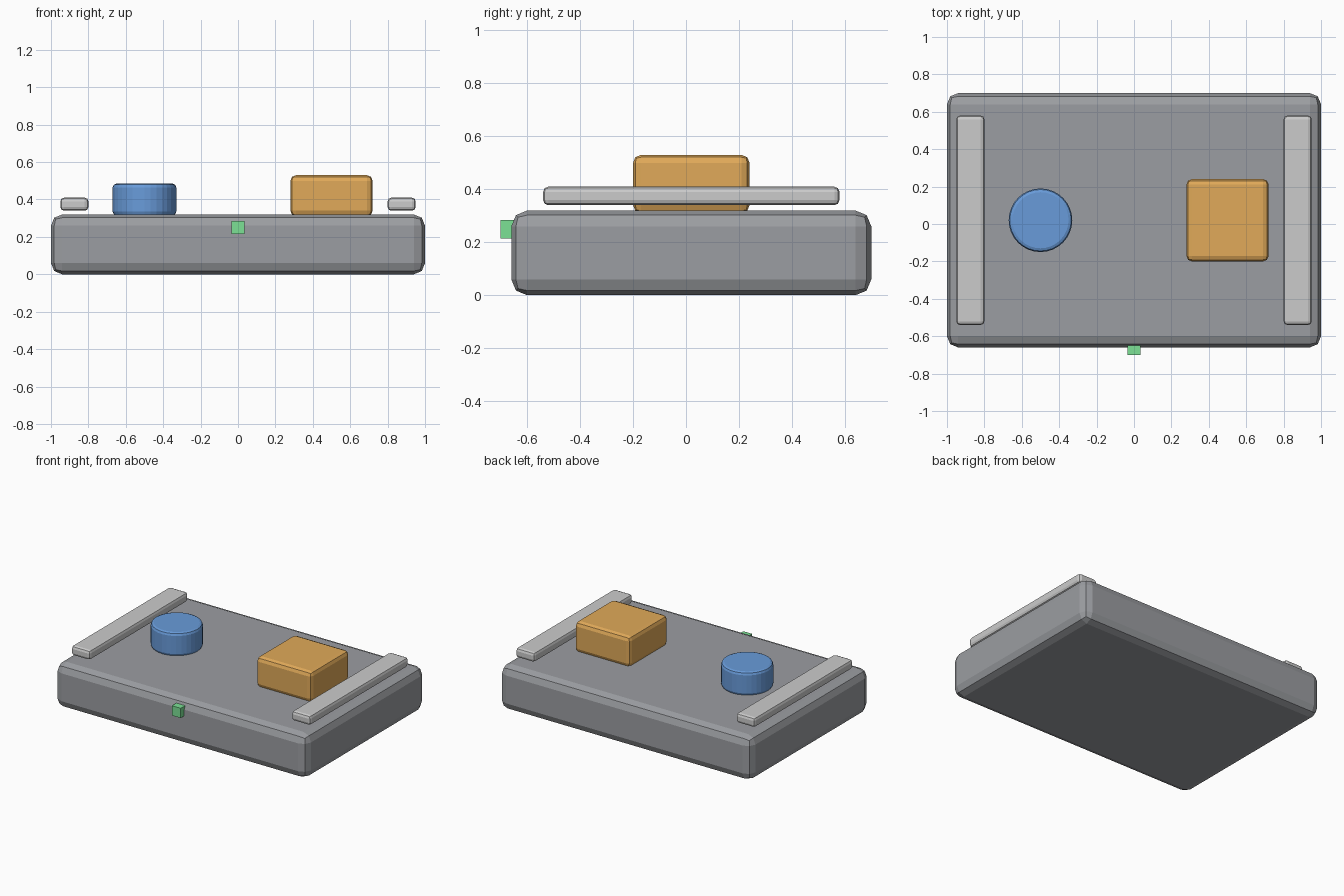
import bpy
import bmesh
from mathutils import Matrix, Vector

if "Cube" in bpy.data.objects:
    bpy.data.objects.remove(bpy.data.objects["Cube"])

CY = 0.02  # body centre line in y


def material(name, rgb):
    mat = bpy.data.materials.new(name)
    mat.diffuse_color = (*rgb, 1.0)
    mat.use_nodes = True
    mat.node_tree.nodes["Principled BSDF"].inputs["Base Color"].default_value = mat.diffuse_color
    return mat


def finish(name, bm, bevel, mat):
    mesh = bpy.data.meshes.new(name)
    bm.to_mesh(mesh)
    bm.free()
    obj = bpy.data.objects.new(name, mesh)
    bpy.context.collection.objects.link(obj)
    if mat:
        mesh.materials.append(mat)
    if bevel:
        mod = obj.modifiers.new("rounded_edges", 'BEVEL')
        mod.width = bevel
        mod.segments = 2
        mod.limit_method = 'ANGLE'
    return obj


def box(name, lo, hi, bevel=0.0, mat=None):
    lo, hi = Vector(lo), Vector(hi)
    bm = bmesh.new()
    bmesh.ops.create_cube(bm, size=1.0)
    bmesh.ops.scale(bm, vec=hi - lo, verts=bm.verts)
    bmesh.ops.translate(bm, vec=(lo + hi) / 2, verts=bm.verts)
    return finish(name, bm, bevel, mat)


def disc(name, centre, radius, height, bevel, mat):
    bm = bmesh.new()
    bmesh.ops.create_cone(bm, cap_ends=True, segments=32, radius1=radius,
                          radius2=radius, depth=height,
                          matrix=Matrix.Translation(centre))
    return finish(name, bm, bevel, mat)


blue = material("blue", (0.14, 0.33, 0.70))
orange = material("orange", (0.75, 0.40, 0.10))
green = material("green", (0.20, 0.75, 0.30))
light_grey = material("light_grey", (0.55, 0.55, 0.55))
grey = material("grey", (0.33, 0.34, 0.36))

# Main slab
box("base", (-1, CY - 0.68, 0), (1, CY + 0.68, 0.32), 0.06, grey)

# Side rails, hovering just over the slab
for side, label in ((-1, "left"), (1, "right")):
    x = side * 0.875
    box(f"{label}_rail", (x - 0.075, CY - 0.56, 0.34),
        (x + 0.075, CY + 0.56, 0.41), 0.02, light_grey)

# Round knob and square block on the deck
disc("round_knob", (-0.5, CY, 0.4), 0.17, 0.17, 0.02, blue)
box("square_block", (0.28, CY - 0.22, 0.31), (0.72, CY + 0.22, 0.53), 0.03, orange)

# Small indicator on the front face
box("indicator_light", (-0.035, -0.70, 0.215), (0.035, -0.63, 0.285), 0, green)
